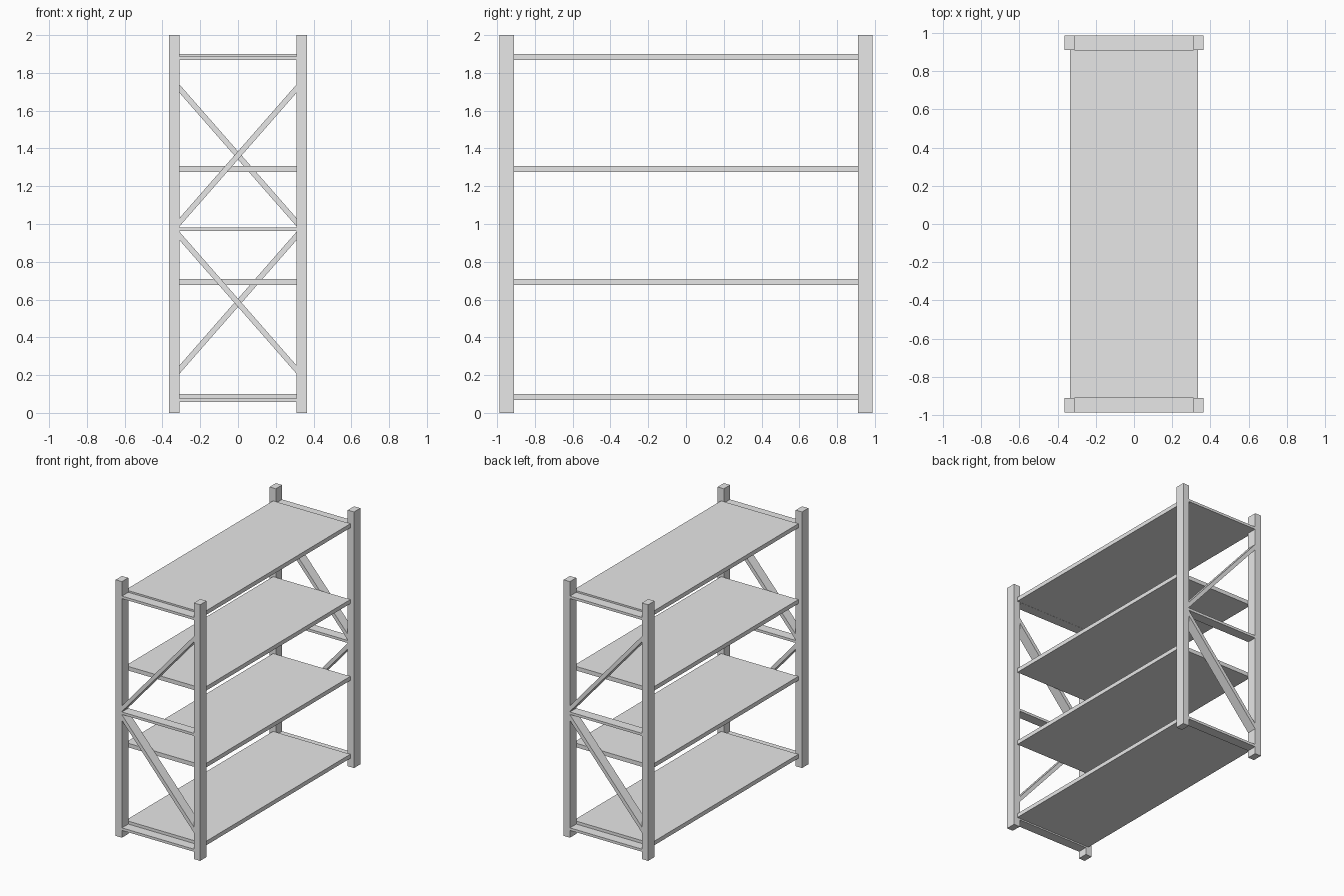
import bpy
from mathutils import Matrix

cube = bpy.data.objects.get("Cube")
if cube:
    bpy.data.objects.remove(cube, do_unlink=True)

steel = bpy.data.materials.new("grey_steel")
steel.use_nodes = True
steel.diffuse_color = (0.8, 0.8, 0.8, 1)
steel.node_tree.nodes["Principled BSDF"].inputs["Base Color"].default_value = (0.8, 0.8, 0.8, 1)

# Main dimensions
POST_IN, POST_OUT = 0.311, 0.365   # post extent across the width
END_IN, END_OUT = 0.91, 0.988      # end frame extent along the length
HEIGHT = 2.0


def prism(name, x, y, z, rise=0.0, turn=False):
    """Box from min/max pairs; rise lifts its +x end, turn spins it to the other end."""
    verts = [(px, py, pz + (rise if px == x[1] else 0)) for px in x for py in y for pz in z]
    faces = [(0, 1, 3, 2), (4, 6, 7, 5), (0, 4, 5, 1),
             (2, 3, 7, 6), (0, 2, 6, 4), (1, 5, 7, 3)]
    mesh = bpy.data.meshes.new(name)
    mesh.from_pydata(verts, [], faces)
    if turn:
        mesh.transform(Matrix.Rotation(3.14159265, 4, 'Z'))
    mesh.materials.append(steel)
    obj = bpy.data.objects.new(name, mesh)
    bpy.context.collection.objects.link(obj)
    return obj


front_y = (-END_OUT, -END_IN)
span = (-POST_IN, POST_IN)

# The two end frames are the same part turned half way round
for end, turn in (("front", False), ("back", True)):
    # Corner posts
    prism(f"{end}_post_a", (-POST_OUT, -POST_IN), front_y, (0, HEIGHT), turn=turn)
    prism(f"{end}_post_b", (POST_IN, POST_OUT), front_y, (0, HEIGHT), turn=turn)

    # Horizontal rails
    for label, z in (("bottom", 0.067), ("middle", 0.972), ("top", 1.877)):
        prism(f"{end}_{label}_rail", span, front_y, (z - 0.01, z + 0.01), turn=turn)

    # Diagonal braces fanning out from the middle of one post
    for label, z, rise in (("upper", 1.008, 0.71), ("lower", 0.938, -0.71)):
        prism(f"{end}_{label}_brace", span, front_y, (z - 0.022, z + 0.022), rise, turn)

# Shelves
for i in range(4):
    top = 0.1 + 0.6 * i
    if i in (1, 2):
        top += 0.008
    prism(f"shelf_{i + 1}", (-0.334, 0.334), (-END_IN, END_IN), (top - 0.032, top))
